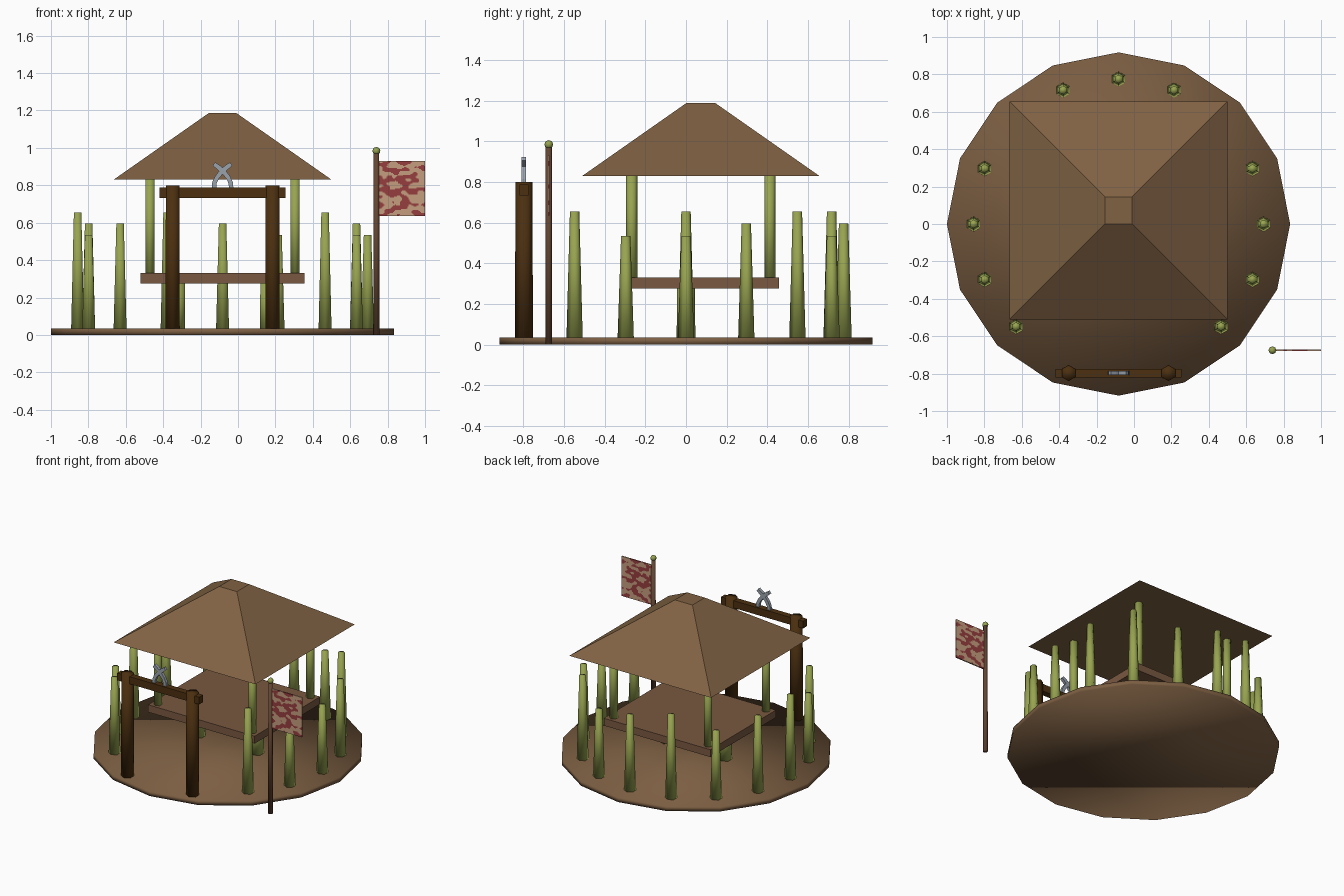
import bpy, math
from mathutils import Vector, noise

if "Cube" in bpy.data.objects:
    bpy.data.objects.remove(bpy.data.objects["Cube"])


def mat(name, rgb):
    m = bpy.data.materials.new(name)
    m.diffuse_color = (*rgb, 1)
    m.use_nodes = True
    m.node_tree.nodes["Principled BSDF"].inputs["Base Color"].default_value = m.diffuse_color
    return m


EARTH = mat("earth brown", (.20, .112, .054))
THATCH = mat("thatch brown", (.216, .122, .056))
BAMBOO = mat("bamboo green", (.314, .371, .08))
DECK = mat("deck wood", (.19, .098, .052))
DARK = mat("dark timber", (.072, .029, .005))
POLE = mat("pole wood", (.127, .061, .032))
METAL = mat("grey metal", (.32, .36, .41))
TAN = mat("tan cloth", (.56, .34, .21))
RED = mat("red cloth", (.305, .048, .048))


def cone(name, m, n, x, y, z0, z1, r0, r1, rot=0, smooth=True):
    bpy.ops.mesh.primitive_cone_add(vertices=n, radius1=r0, radius2=r1, depth=z1 - z0,
                                    location=(x, y, (z0 + z1) / 2), rotation=(0, 0, rot))
    o = bpy.context.object
    o.name = name
    o.data.materials.append(m)
    if smooth:
        bpy.ops.object.shade_smooth()
    return o


def box(name, m, lo, hi):
    lo, hi = Vector(lo), Vector(hi)
    bpy.ops.mesh.primitive_cube_add(size=1, location=(lo + hi) / 2)
    o = bpy.context.object
    o.name = name
    o.scale = hi - lo
    o.data.materials.append(m)
    return o


def mesh(name, verts, faces, mats):
    me = bpy.data.meshes.new(name)
    me.from_pydata(verts, [], faces)
    for m in mats:
        me.materials.append(m)
    o = bpy.data.objects.new(name, me)
    bpy.context.collection.objects.link(o)
    return o


CX, CY = -.0825, .073

# round ground base
cone("base_disc", EARTH, 16, CX, 0, 0, .035, .9175, .9175)

# ring of fence stakes, open at the front for the gate
for i in range(16):
    if i not in (11, 12, 13):
        a = i * math.pi / 8
        cone("fence_stake", BAMBOO, 6, CX + .775 * math.cos(a), .775 * math.sin(a),
             .03, (.535, .595, .655)[i % 3], .04, .023)

# raised deck, its legs, roof posts and hipped roof
box("deck", DECK, (-.52, -.312, .275), (.355, .458, .33))
for s in (-1, 1):
    cone("deck_leg", BAMBOO, 6, CX + s * .24, 0, .03, .28, .046, .044)
    for t in (-1, 1):
        cone("roof_post", BAMBOO, 6, CX + s * .388, CY + t * .34, .31, .84, .028, .028)
cone("roof", THATCH, 4, CX, CY, .83, 1.187, .5825 * 2 ** .5, .0725 * 2 ** .5,
     math.pi / 4, False)

# gate
GY = -.797
for s in (-1, 1):
    cone("gate_post", DARK, 6, CX + s * .267, GY, .03, .80, .044, .042)
box("gate_beam", DARK, (-.42, GY - .023, .733), (.255, GY + .023, .787))

# crossed curved blades on the gate beam
path = [(-.046, .782), (-.044, .812), (-.03, .842), (-.006, .872), (.022, .896), (.046, .914)]
half = [.012, .012, .012, .013, .013, .011]
for s in (-1, 1):
    verts, faces = [], []
    for k, (px, pz) in enumerate(path):
        a, b = path[max(k - 1, 0)], path[min(k + 1, len(path) - 1)]
        d = Vector((b[0] - a[0], b[1] - a[1])).normalized() * half[k]
        for y in (-.011, .011):
            verts += [(CX + s * (px - d.y), GY + y, pz + d.x), (CX + s * (px + d.y), GY + y, pz - d.x)]
    for k in range(len(path) - 1):
        q = 4 * k
        for u, v in ((0, 1), (1, 3), (3, 2), (2, 0)):
            f = (q + u, q + v, q + v + 4, q + u + 4)
            faces.append(f if s > 0 else f[::-1])
    e = 4 * len(path)
    for f in ((0, 2, 3, 1), (e - 4, e - 3, e - 1, e - 2)):
        faces.append(f if s > 0 else f[::-1])
    mesh("crossed_blade", verts, faces, [METAL])

# flag pole with round finial
cone("flag_pole", POLE, 8, .74, -.675, 0, .975, .017, .015)
bpy.ops.mesh.primitive_uv_sphere_add(segments=8, ring_count=6, radius=.021, location=(.74, -.675, .984))
bpy.context.object.name = "pole_finial"
bpy.context.object.data.materials.append(BAMBOO)
bpy.ops.object.shade_smooth()

# mottled flag: thin grid sheet coloured by a noise rule
NX, NZ = 48, 56
verts = [(.752 + .248 * i / NX, -.675, .635 + .295 * j / NZ) for j in range(NZ + 1) for i in range(NX + 1)]
faces = [(j * (NX + 1) + i, j * (NX + 1) + i + 1, (j + 1) * (NX + 1) + i + 1, (j + 1) * (NX + 1) + i)
         for j in range(NZ) for i in range(NX)]
flag = mesh("flag", verts, faces, [TAN, RED])
for p in flag.data.polygons:
    c = p.center
    p.material_index = int(noise.noise(Vector((c.x * 22, 3.3, c.z * 38))) > .02)
mod = flag.modifiers.new("thickness", 'SOLIDIFY')
mod.thickness = .009
mod.offset = 0
